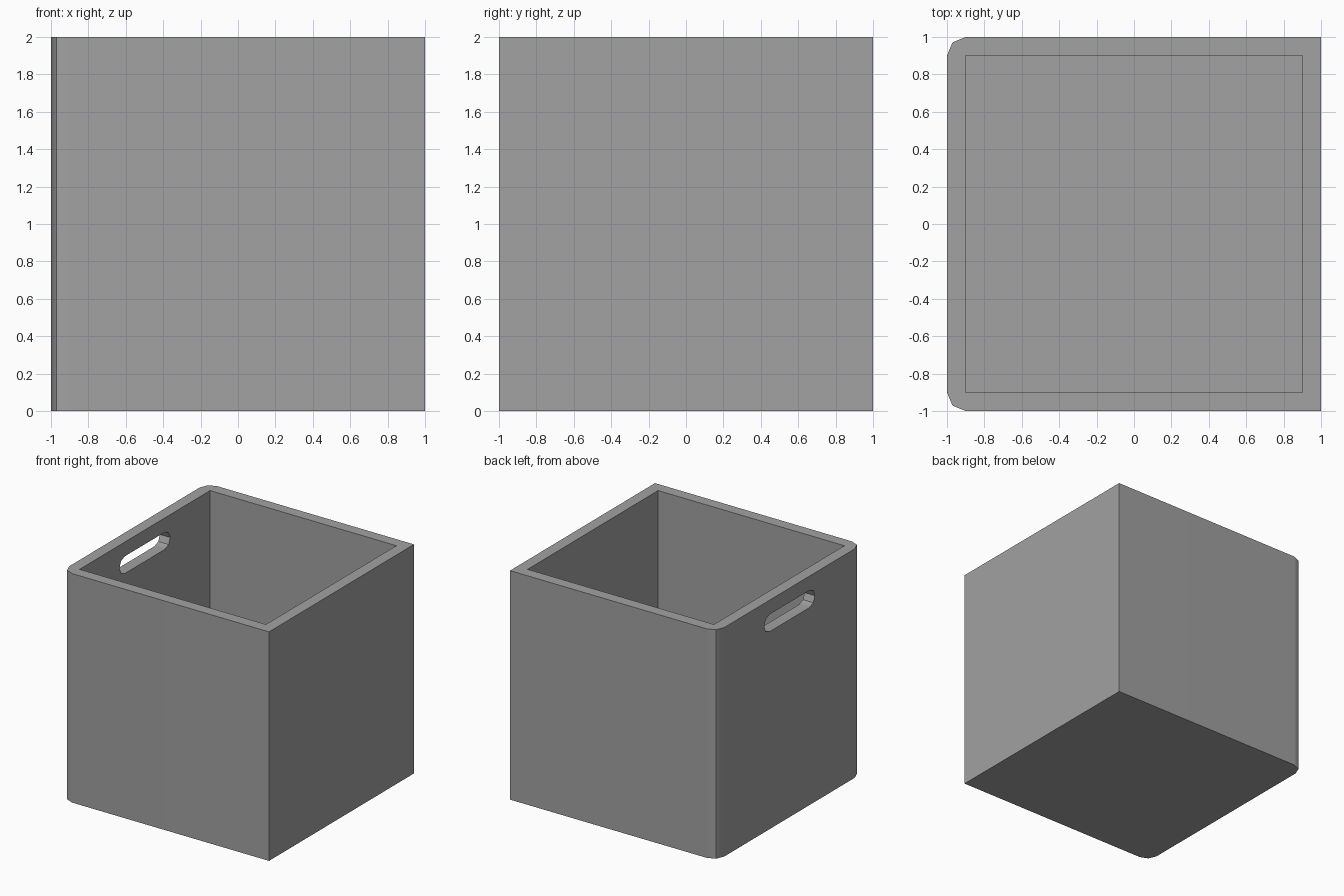
import bpy
import bmesh
from math import sin, cos, pi, radians

default = bpy.data.objects.get("Cube")
if default:
    bpy.data.objects.remove(default, do_unlink=True)

# Overall sizes
HALF, HEIGHT, WALL = 1.0, 2.0, 0.1
CORNER = 0.1
SLOT_HALF, SLOT_RADIUS, SLOT_Z = 0.35, 0.075, 1.8

grey = bpy.data.materials.new("warm_neutral_grey")
grey.use_nodes = True
colour = (0.36, 0.36, 0.36, 1)
grey.diffuse_color = colour
grey.node_tree.nodes["Principled BSDF"].inputs["Base Color"].default_value = colour


def arc(cx, cy, radius, start, sweep, steps):
    """Points along a circular arc, angles in degrees."""
    angles = [radians(start + sweep * i / steps) for i in range(steps + 1)]
    return [(cx + radius * cos(a), cy + radius * sin(a)) for a in angles]


def prism(name, points, offset):
    """Extrude a closed 3D outline along an offset."""
    bm = bmesh.new()
    base = bm.faces.new([bm.verts.new(p) for p in points])
    result = bmesh.ops.extrude_face_region(bm, geom=[base], use_keep_orig=True)
    moved = [v for v in result["geom"] if isinstance(v, bmesh.types.BMVert)]
    bmesh.ops.translate(bm, verts=moved, vec=offset)
    bmesh.ops.recalc_face_normals(bm, faces=bm.faces)
    mesh = bpy.data.meshes.new(name)
    bm.to_mesh(mesh)
    bm.free()
    mesh.materials.append(grey)
    obj = bpy.data.objects.new(name, mesh)
    bpy.context.collection.objects.link(obj)
    return obj


# Outer body: square plan with two rounded corners on the handle side
c = HALF - CORNER
plan = [(HALF, -HALF), (HALF, HALF)]
plan += arc(-c, c, CORNER, 90, 90, 2) + arc(-c, -c, CORNER, 180, 90, 2)
box = prism("storage_box", [(x, y, 0) for x, y in plan], (0, 0, HEIGHT))

# Cavity open at the top
i = HALF - WALL
inner = [(-i, -i), (i, -i), (i, i), (-i, i)]
cavity = prism("cavity_cutter", [(x, y, WALL) for x, y in inner], (0, 0, HEIGHT))

# Handle slot with rounded ends through one wall
e = SLOT_HALF - SLOT_RADIUS
outline = arc(e, SLOT_Z, SLOT_RADIUS, -90, 180, 4)
outline += arc(-e, SLOT_Z, SLOT_RADIUS, 90, 180, 4)
slot = prism("handle_slot_cutter", [(-HALF - WALL, y, z) for y, z in outline],
             (WALL * 2.5, 0, 0))

for cutter in (cavity, slot):
    cut = box.modifiers.new(cutter.name, 'BOOLEAN')
    cut.operation = 'DIFFERENCE'
    cut.solver = 'EXACT'
    cut.object = cutter

# Bake the cuts, then remove the cutters
bpy.context.view_layer.update()
graph = bpy.context.evaluated_depsgraph_get()
cut_mesh = bpy.data.meshes.new_from_object(box.evaluated_get(graph))
box.modifiers.clear()
box.data = cut_mesh
for cutter in (cavity, slot):
    bpy.data.objects.remove(cutter, do_unlink=True)

# Soft rounded corners, crisp edges elsewhere
bpy.ops.object.select_all(action='DESELECT')
box.select_set(True)
bpy.context.view_layer.objects.active = box
bpy.ops.object.shade_smooth_by_angle(angle=radians(30))
weighted = box.modifiers.new("even_shading", 'WEIGHTED_NORMAL')
weighted.keep_sharp = True
